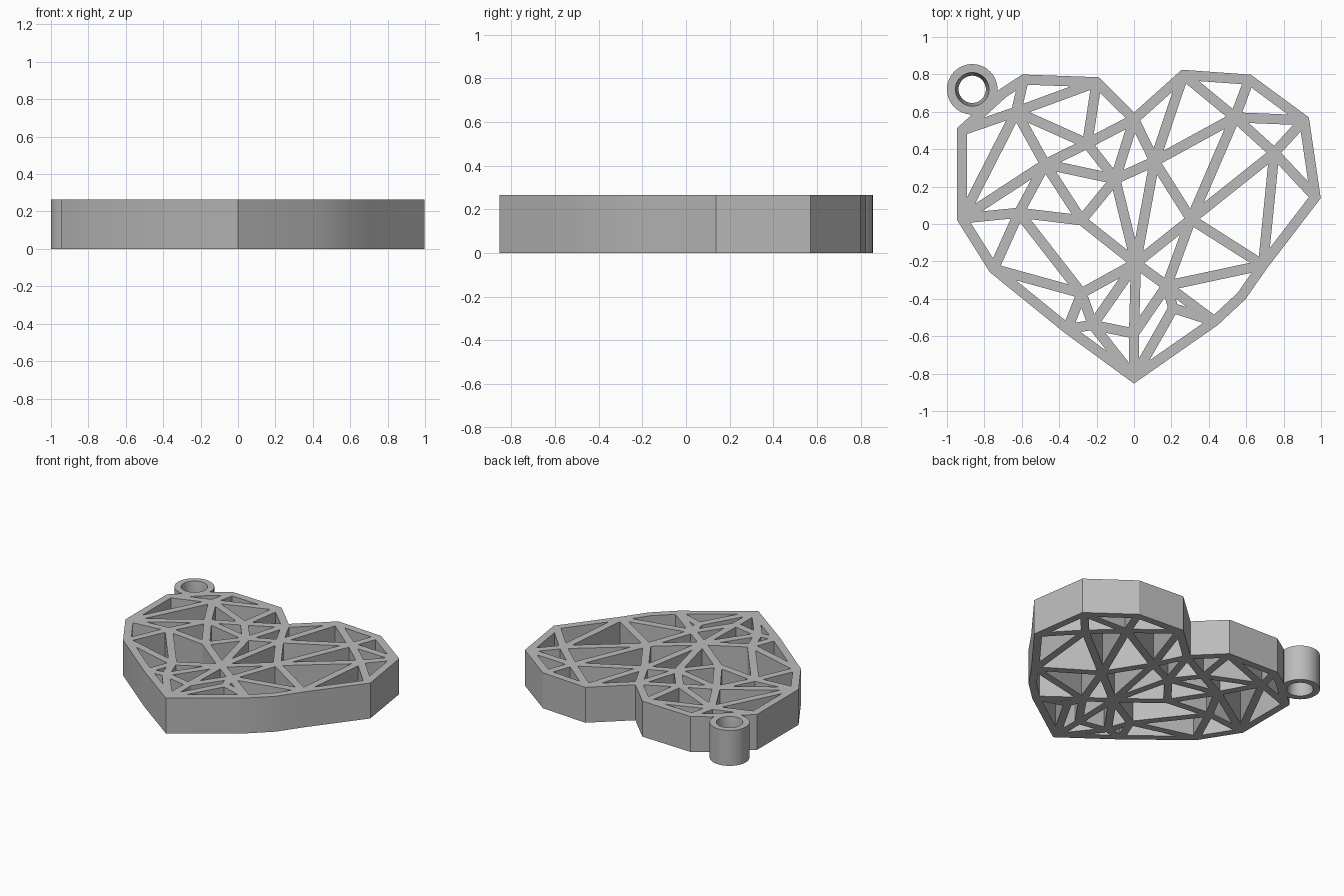
import bpy
import bmesh
import math
from mathutils import Vector

HEIGHT = 0.265
HALF = 0.027  # half the width of a strut

cube = bpy.data.objects.get("Cube")
if cube:
    bpy.data.objects.remove(cube)

grey = bpy.data.materials.new("grey_plastic")
grey.use_nodes = True
grey.diffuse_color = (0.5, 0.5, 0.5, 1)
grey.node_tree.nodes["Principled BSDF"].inputs["Base Color"].default_value = (0.5, 0.5, 0.5, 1)

# Strut joints: capital and small letters name the points
joints = {
    "A": (-.63, .60), "B": (-.25, .43), "C": (-.475, .32), "D": (-.10, .24),
    "E": (.11, .335), "F": (0, .56), "G": (.54, .57), "H": (.75, .38),
    "I": (.305, .025), "J": (-.615, .06), "K": (-.28, .02), "L": (.01, -.21),
    "M": (-.28, -.37), "N": (.175, -.33), "O": (.69, -.22), "P": (.43, -.52),
    "Q": (0, -.82), "R": (-.22, -.54), "S": (0, -.585), "T": (-.75, -.24),
    "U": (-.92, .03), "V": (-.92, .5), "W": (-.59, .772), "X": (-.2, .758),
    "Y": (.265, .797), "Z": (.615, .772), "a": (.91, .555), "b": (.97, .145),
    "c": (-.355, -.56), "d": (-.70, .70), "e": (.21, -.45), "f": (.575, -.385),
}
rim = "VUTcQPfObaZYFXWd"
cells = (
    "VAWd WXA AXB XFB ABC VAU UAC UCJ CKJ CBD CDK BFD UJT JMT JKLM KDL "
    "TMc MRc MLR LSR RSQ cRQ FED FYE EYG YZG ZaG GaH abH HbO IHO IGH EGI "
    "EIL DEL LIN NIO NOfP NPe LNS SNeQ ePQ"
).split()


def offset_polygon(names, distance):
    """Move every edge of a named polygon inwards by a distance."""
    pts = [Vector(joints[n]) for n in names]
    area = sum(p.x * q.y - q.x * p.y for p, q in zip(pts, pts[1:] + pts[:1]))
    if area < 0:
        pts.reverse()
    result = []
    for i, p in enumerate(pts):
        before = (p - pts[i - 1]).normalized()
        after = (pts[(i + 1) % len(pts)] - p).normalized()
        n1 = Vector((-before.y, before.x))
        n2 = Vector((-after.y, after.x))
        result.append(p + (n1 + n2) * distance / (1 + n1.dot(n2)))
    return result


def finish(obj):
    """Give an object its colour and smooth its shallow bends."""
    obj.data.materials.clear()
    obj.data.materials.append(grey)
    bpy.ops.object.select_all(action="DESELECT")
    obj.select_set(True)
    bpy.context.view_layer.objects.active = obj
    bpy.ops.object.shade_smooth_by_angle(angle=math.radians(30))


# Heart lattice: one outline with a hole for every cell
curve = bpy.data.curves.new("heart_lattice", "CURVE")
curve.dimensions = "2D"
curve.fill_mode = "BOTH"
curve.extrude = HEIGHT / 2
for loop in [offset_polygon(rim, -HALF)] + [offset_polygon(c, HALF) for c in cells]:
    spline = curve.splines.new("POLY")
    spline.points.add(len(loop) - 1)
    for point, co in zip(spline.points, loop):
        point.co = (co.x, co.y, 0, 1)
    spline.use_cyclic_u = True
heart = bpy.data.objects.new("heart_lattice", curve)
heart.location.z = HEIGHT / 2
bpy.context.collection.objects.link(heart)
heart.select_set(True)
bpy.context.view_layer.objects.active = heart
bpy.ops.object.convert(target="MESH")
heart = bpy.context.view_layer.objects.active
bm = bmesh.new()
bm.from_mesh(heart.data)
bmesh.ops.remove_doubles(bm, verts=bm.verts, dist=0.0001)
bmesh.ops.recalc_face_normals(bm, faces=bm.faces)
bm.to_mesh(heart.data)
bm.free()
finish(heart)

# Hanging ring: a turned profile with a hole that narrows at its middle
profile = [(.135, 0), (.135, HEIGHT), (.09, HEIGHT), (.073, HEIGHT / 2), (.09, 0)]
STEPS = 48
bm = bmesh.new()
rows = []
for s in range(STEPS):
    t = math.tau * s / STEPS
    rows.append([bm.verts.new((r * math.cos(t), r * math.sin(t), z)) for r, z in profile])
for s in range(STEPS):
    here, there = rows[s], rows[(s + 1) % STEPS]
    for k in range(len(profile)):
        j = (k + 1) % len(profile)
        bm.faces.new((here[k], there[k], there[j], here[j]))
bmesh.ops.recalc_face_normals(bm, faces=bm.faces)
mesh = bpy.data.meshes.new("hanging_ring")
bm.to_mesh(mesh)
bm.free()
ring = bpy.data.objects.new("hanging_ring", mesh)
ring.location = (-.865, .72, 0)
bpy.context.collection.objects.link(ring)
finish(ring)
